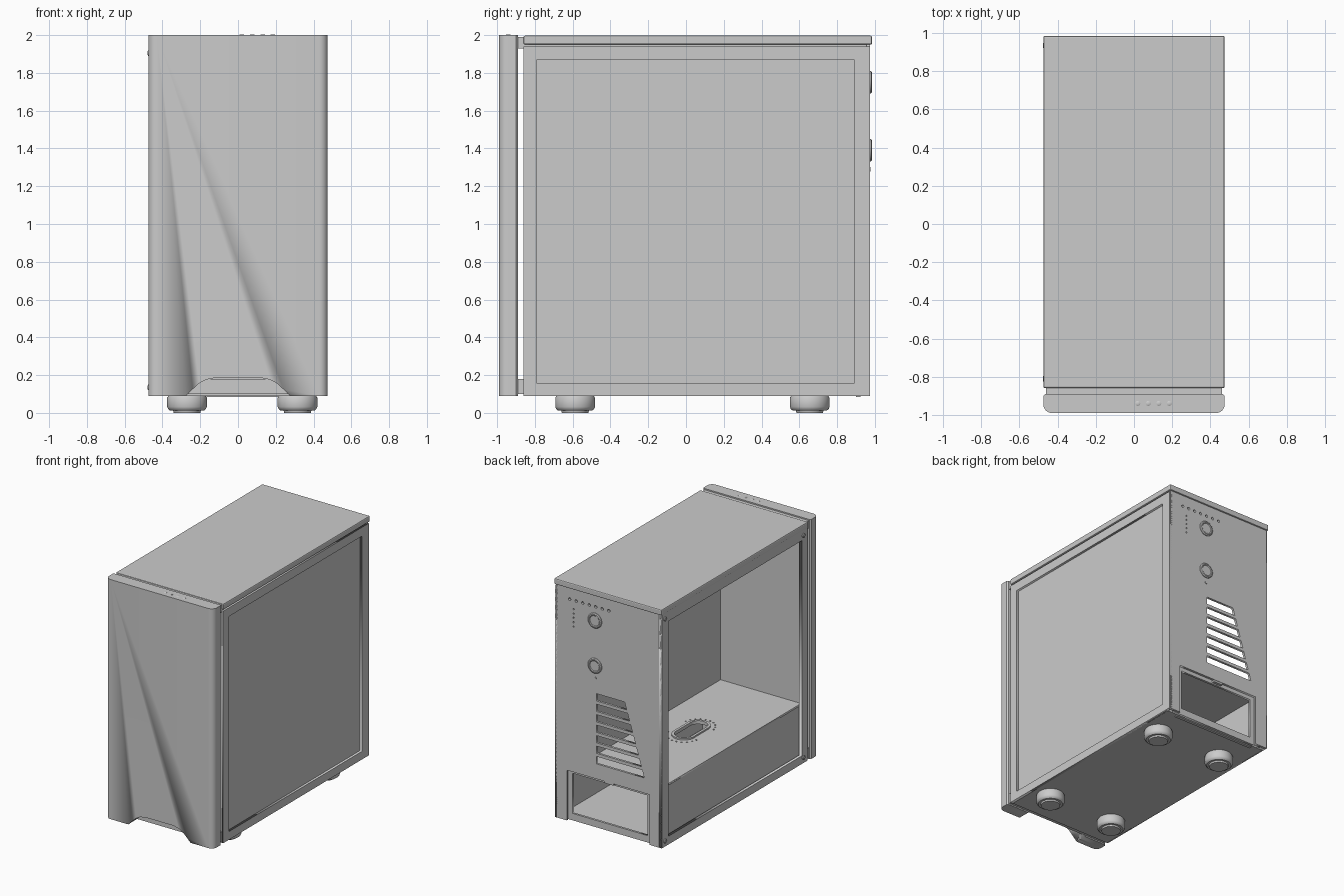
import bpy, bmesh, math
from mathutils import Vector

if "Cube" in bpy.data.objects:
    bpy.data.objects.remove(bpy.data.objects["Cube"])

COL = bpy.context.scene.collection


def add(name, bm, angle=None, bevel=0):
    bmesh.ops.recalc_face_normals(bm, faces=bm.faces)
    me = bpy.data.meshes.new(name)
    bm.to_mesh(me)
    bm.free()
    ob = bpy.data.objects.new(name, me)
    COL.objects.link(ob)
    if bevel:
        m = ob.modifiers.new("bevel", 'BEVEL')
        m.width, m.segments, m.limit_method = bevel, 2, 'ANGLE'
    if angle:
        bpy.ops.object.select_all(action='DESELECT')
        ob.select_set(True)
        bpy.context.view_layer.objects.active = ob
        bpy.ops.object.shade_smooth_by_angle(angle=math.radians(angle))
    return ob


def box(name, x, y, z, bevel=0):
    bm = bmesh.new()
    bmesh.ops.create_cube(bm, size=1)
    for v in bm.verts:
        v.co = Vector([r[0] + (c + 0.5) * (r[1] - r[0]) for c, r in zip(v.co, (x, y, z))])
    return add(name, bm, bevel=bevel)


def plate(name, axis, lo, hi, outer, holes=(), angle=None):
    """Flat outline with holes, thickened from lo to hi along an axis."""
    cu = bpy.data.curves.new(name, 'CURVE')
    cu.dimensions, cu.fill_mode, cu.extrude = '2D', 'BOTH', (hi - lo) / 2
    for pts in [outer, *holes]:
        s = cu.splines.new('POLY')
        s.points.add(len(pts) - 1)
        for p, (a, b) in zip(s.points, pts):
            p.co = (a, b, 0, 1)
        s.use_cyclic_u = True
    tmp = bpy.data.objects.new("tmp", cu)
    COL.objects.link(tmp)
    dg = bpy.context.evaluated_depsgraph_get()
    me = bpy.data.meshes.new_from_object(tmp.evaluated_get(dg))
    bpy.data.objects.remove(tmp)
    bm = bmesh.new()
    bm.from_mesh(me)
    bpy.data.meshes.remove(me)
    bmesh.ops.remove_doubles(bm, verts=bm.verts, dist=1e-5)
    for v in bm.verts:
        a, b, h = v.co
        h += (lo + hi) / 2
        v.co = {'x': (h, a, b), 'y': (a, h, b), 'z': (a, b, h)}[axis]
    return add(name, bm, angle)


def rect(a0, a1, b0, b1):
    return [(a0, b0), (a1, b0), (a1, b1), (a0, b1)]


def circle(a, b, r, n=10):
    return [(a + r * math.cos(t * math.tau / n), b + r * math.sin(t * math.tau / n)) for t in range(n)]


def racetrack(a, b, r, half, n=20):
    return [(x, y + (half if y > b + 1e-6 else -half)) for x, y in
            [(a + r * math.cos((t + .5) * math.tau / n), b + r * math.sin((t + .5) * math.tau / n)) for t in range(n)]]


def lathe(name, profile, centre, axis='z', n=32):
    """Revolve (radius, height) points; height runs along the axis."""
    bm = bmesh.new()
    rings = []
    for r, h in profile:
        ring = []
        for p, q in circle(0, 0, r, n):
            co = {'x': (h, p, q), 'y': (p, h, q), 'z': (p, q, h)}[axis]
            ring.append(bm.verts.new(Vector(co) + Vector(centre)))
        rings.append(ring)
    for r0, r1 in zip(rings, rings[1:]):
        for i in range(n):
            bm.faces.new((r0[i], r0[(i + 1) % n], r1[(i + 1) % n], r1[i]))
    bm.faces.new(rings[0])
    bm.faces.new(rings[-1])
    return add(name, bm, 35)


# Front panel: rounded front corners, arch cut at the bottom
R = 0.045
corner = [(0.475 - R + R * math.sin(t * math.pi / 16), -0.99 + R - R * math.cos(t * math.pi / 16)) for t in range(9)]
half = corner + [(0.475, -0.90), (0.465, -0.89)]
front = plate("front_panel", 'z', 0.09, 2.0, half + [(-x, y) for x, y in reversed(half)], angle=35)
arch_half = [(0.275, 0.05), (0.275, 0.09), (0.24, 0.125), (0.205, 0.157), (0.17, 0.176), (0.12, 0.186)]
cutter = plate("arch_cutter", 'y', -1.1, -0.8, arch_half + [(-x, z) for x, z in reversed(arch_half)])
mod = front.modifiers.new("arch", 'BOOLEAN')
mod.object, mod.operation, mod.solver = cutter, 'DIFFERENCE', 'EXACT'
bpy.context.view_layer.objects.active = front
bpy.ops.object.modifier_apply(modifier=mod.name)
bpy.data.objects.remove(cutter)

# Buttons and ports on top of the front panel
for i in range(4):
    lathe(f"top_button_{i}", [(0.013, 1.99), (0.013, 2.001), (0.01, 2.003)], (0.02 + i * 0.055, -0.94, 0), n=16)

# Spacer strips that hold the front panel off the body
box("lower_spacer", (-0.46, 0.46), (-0.895, -0.855), (0.1, 0.18))
box("upper_spacer", (-0.46, 0.46), (-0.895, -0.855), (1.93, 1.99))

# Main shell plates
box("front_wall", (-0.46, 0.46), (-0.86, -0.835), (0.09, 1.955))
box("floor", (-0.46, 0.46), (-0.86, 0.93), (0.09, 0.11))
box("top_lid", (-0.475, 0.475), (-0.86, 0.985), (1.95, 1.997), bevel=0.008)

# Rear wall: slanted vent slots, round perforations and a power bay notch
outer = [(-0.465, 0.09), (-0.36, 0.09), (-0.36, 0.49), (0.37, 0.49), (0.37, 0.09),
         (0.465, 0.09), (0.465, 1.955), (-0.465, 1.955)]


def slant(z):
    return -0.14 - 0.18 * (1.17 - z) / 0.58


slots = []
for i in range(7):
    top = 1.17 - i * 0.0835
    bot = top - 0.058
    slots.append([(0.11, bot), (0.11, top), (slant(top), top), (slant(bot), bot)])
dots = [circle(0.345 - i * 0.0575, 1.86, 0.011) for i in range(7)]
dots += [circle(0.31, 1.79 - i * 0.035, 0.006) for i in range(5)]
plate("rear_wall", 'y', 0.955, 0.973, outer, slots + dots)

# Recessed frame in the power bay
plate("power_bay_frame", 'y', 0.93, 0.948, rect(-0.40, 0.41, 0.09, 0.52), [rect(-0.325, 0.335, 0.145, 0.465)])
box("power_bay_tab", (-0.04, 0.04), (0.945, 0.97), (0.475, 0.495))
box("filter_handle", (-0.36, 0.36), (0.90, 0.925), (0.083, 0.095))

# Rear grommets and a small screw
for i, z in enumerate((1.75, 1.39)):
    lathe(f"rear_grommet_{i}", [(0.06, 0.965), (0.06, 0.979), (0.053, 0.984), (0.045, 0.984), (0.04, 0.98)],
          (0.12, 0, z), 'y')
lathe("rear_screw", [(0.011, 0.965), (0.011, 0.977)], (0.12, 0, 1.29), 'y', 12)

# Right side panel with recessed centre
opening = rect(-0.79, 0.89, 0.155, 1.87)
plate("right_panel_rim", 'x', 0.45, 0.472, rect(-0.86, 0.973, 0.09, 1.94), [opening])
box("right_panel_centre", (0.438, 0.453), (-0.85, 0.96), (0.1, 1.955))

# Left side open frame with corner screws
plate("left_frame", 'x', -0.468, -0.445, rect(-0.86, 0.973, 0.09, 1.955), [opening])
for y in (-0.81, 0.935):
    for z in (0.135, 1.905):
        lathe("left_screw", [(0.016, -0.46), (0.016, -0.474), (0.011, -0.478)], (0, y, z), 'x', 16)

# Interior: board tray and power shroud with an oval cable grommet
box("board_tray", (0.28, 0.292), (-0.84, 0.957), (0.53, 1.955))
cx, cy = -0.045, 0.0
perfs = [circle(x, y, 0.007, 6) for x, y in racetrack(cx, cy, 0.125, 0.09)]
plate("shroud_top", 'z', 0.532, 0.545, rect(-0.43, 0.44, -0.84, 0.957), [racetrack(cx, cy, 0.075, 0.09)] + perfs)
plate("cable_grommet", 'z', 0.53, 0.557, racetrack(cx, cy, 0.09, 0.09), [racetrack(cx, cy, 0.07, 0.09)], 35)
box("shroud_side", (-0.43, -0.417), (-0.84, 0.957), (0.10, 0.545))

# Feet
foot = [(0.098, 0.092), (0.105, 0.08), (0.105, 0.032), (0.1, 0.02), (0.09, 0.012), (0.073, 0.012), (0.07, 0.0)]
for x in (-0.27, 0.315):
    for y in (-0.587, 0.655):
        lathe("foot", foot, (x, y, 0), n=40)
